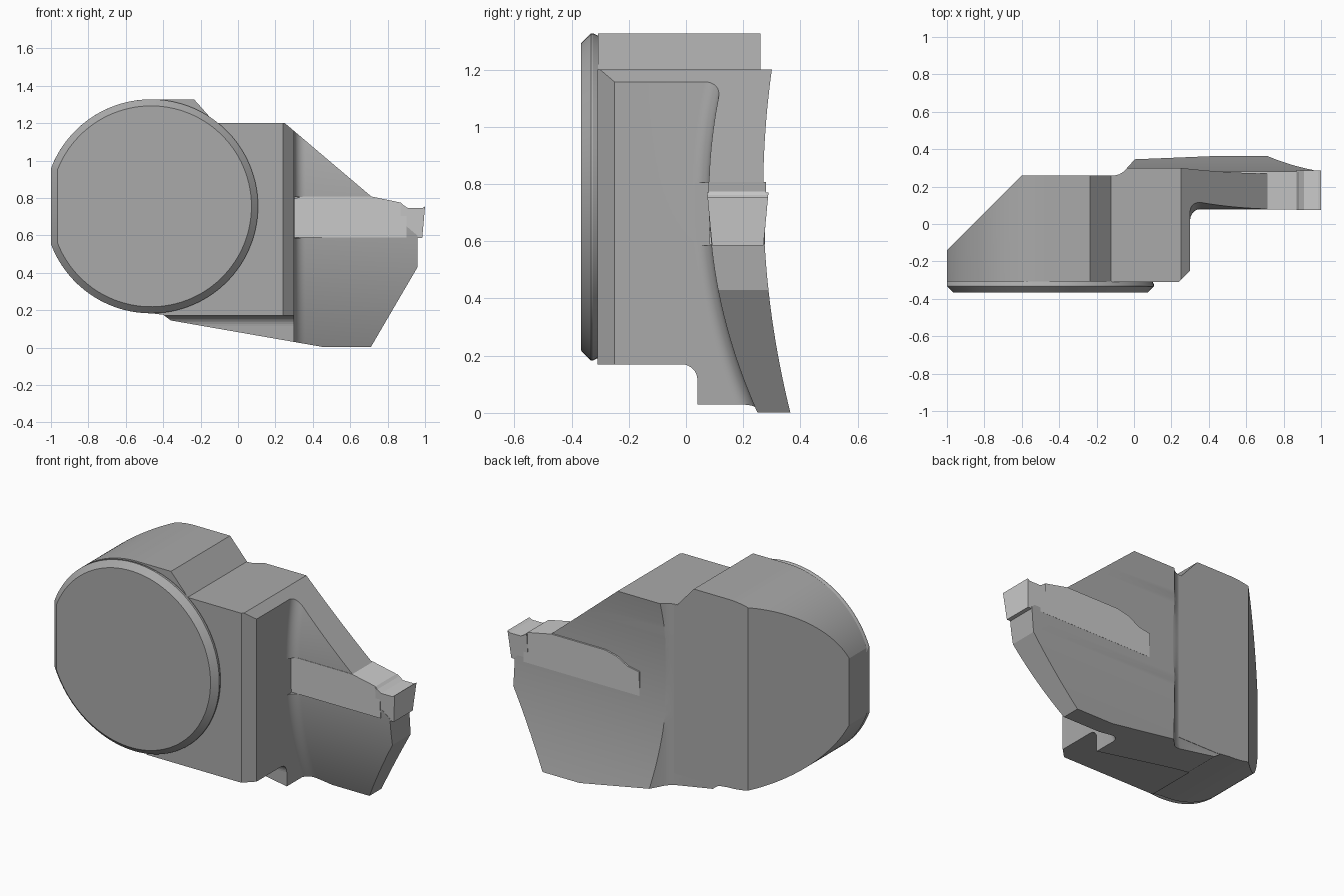
import bpy, bmesh
from math import cos, sin, pi, acos, radians
from mathutils import Vector

if "Cube" in bpy.data.objects:
    bpy.data.objects.remove(bpy.data.objects["Cube"])

CX, CZ, R = -0.465, 0.755, 0.572


def material(name, v):
    m = bpy.data.materials.new(name)
    m.diffuse_color = (v, v, v, 1)
    m.use_nodes = True
    m.node_tree.nodes["Principled BSDF"].inputs["Base Color"].default_value = m.diffuse_color
    return m


def finish(bm, name, mat=None, smooth=True):
    bmesh.ops.remove_doubles(bm, verts=bm.verts, dist=1e-5)
    bmesh.ops.recalc_face_normals(bm, faces=bm.faces)
    me = bpy.data.meshes.new(name)
    bm.to_mesh(me)
    bm.free()
    ob = bpy.data.objects.new(name, me)
    bpy.context.collection.objects.link(ob)
    if mat:
        me.materials.append(mat)
    if smooth:
        bpy.ops.object.select_all(action='DESELECT')
        ob.select_set(True)
        bpy.context.view_layer.objects.active = ob
        bpy.ops.object.shade_smooth_by_angle(angle=radians(20))
    return ob


def loft(rings):
    """Solid through matching rings of 3D points, capped at both ends."""
    bm = bmesh.new()
    vs = [[bm.verts.new(p) for p in r] for r in rings]
    n = len(vs[0])
    for a, b in zip(vs, vs[1:]):
        for i in range(n):
            j = (i + 1) % n
            bm.faces.new((a[i], a[j], b[j], b[i]))
    bm.faces.new(vs[0])
    bm.faces.new(vs[-1])
    return bm


def trim(bm, co, no):
    """Cut away everything on the normal side and cap the cut."""
    bmesh.ops.bisect_plane(bm, geom=bm.verts[:] + bm.edges[:] + bm.faces[:],
                           plane_co=co, plane_no=no, clear_outer=True)
    edges = [e for e in bm.edges if e.is_boundary]
    if edges:
        bmesh.ops.contextual_create(bm, geom=edges)


def cut(ob, cutter):
    cutter.hide_render = True
    cutter.hide_viewport = True
    m = ob.modifiers.new("cut", 'BOOLEAN')
    m.operation = 'DIFFERENCE'
    m.solver = 'EXACT'
    m.object = cutter


def arc(r, a, b, n):
    return [(CX + r * cos(a + (b - a) * i / n), CZ + r * sin(a + (b - a) * i / n))
            for i in range(n + 1)]


light = material("insert_grey", 0.7)
dark = material("holder_grey", 0.4)
flat = acos(-0.535 / R)

# Clamp disc on the front with chamfered rim
rings = []
for r, y, xmin in ((R - 0.012, -0.30, -1), (R, -0.325, -1), (R, -0.333, -1), (R - 0.035, -0.367, -0.965)):
    a = acos((xmin - CX) / r)
    rings.append([(x, y, z) for x, z in arc(r, -a, a, 96)])
finish(loft(rings), "clamp_disc", dark)

# Main body: rounded left side, stepped top, slanted rear corner
outline = (arc(R, pi / 2, flat, 32) + arc(R, 2 * pi - flat, 1.5 * pi, 32)
           + [(-0.37, 0.172), (0.2, 0.172), (0.2, 1.198), (-0.12, 1.198), (-0.235, CZ + R)])
bm = loft([[(x, y, z) for x, z in outline] for y in (-0.308, 0.26)])
trim(bm, (-0.6, 0.26, 0), (-1, 1, 0))
finish(bm, "main_body", dark)


# Blade block: horizontal section changes with height along two arcs
def section(z):
    yin = 0.08 + (z - 0.763) ** 2 / 3.42
    yout = 0.27 + (z - 0.768) ** 2 / 6.2
    p = [(-0.42, -0.31), (0.24, -0.31), (0.3, -0.25)]
    for i in range(9):
        a = pi - pi / 2 * i / 8
        p.append((0.36 + 0.06 * cos(a), yin - 0.06 + 0.06 * sin(a)))
    p += [(1.1, yin), (1.1, yout), (max(-0.05, -0.055 + (yout - 0.28) * 0.9), yout)]
    p += [(x, min(y, yout)) for x, y in ((-0.055, 0.28), (-0.08, 0.265), (-0.11, 0.258))]
    p.append((-0.42, 0.258))
    return [(x, y, z) for x, y in p]


bm = loft([section(-0.03 + 1.26 * i / 48) for i in range(49)])
side = [(-0.4, 1.2), (0.25, 1.2), (0.96, 0.598), (0.96, 0.43), (0.71, 0.002),
        (0.46, 0.002), (-0.36, 0.145), (-0.4, 0.175)]
for (x0, z0), (x1, z1) in zip(side, side[1:]):
    trim(bm, (x0, 0, z0), Vector((-(z1 - z0), 0, x1 - x0)).normalized())
blade = finish(bm, "blade_block", dark)

# Step under the body with a filleted corner, leaving the lower lip
step = [(-0.5, -0.2), (0.04, -0.2)]
step += [(-0.015 + 0.055 * cos(pi / 2 * i / 8), 0.115 + 0.055 * sin(pi / 2 * i / 8)) for i in range(9)]
step.append((-0.5, 0.17))
cut(blade, finish(loft([[(x, y, z) for y, z in step] for x in (-0.6, 0.6)]), "step_cutter", None, False))

# Insert pocket through the inner fillet
box = [(0.301, 0.585), (0.45, 0.585), (0.45, 0.805), (0.301, 0.805)]
cut(blade, finish(loft([[(x, y, z) for x, z in box] for y in (-0.05, 0.091)]), "pocket_cutter", None, False))
bpy.ops.object.select_all(action='DESELECT')


# Cutting insert: shank and wider tapered head
def tapered(pts, mid, low, high, name):
    half = lambda z: low + (high - low) * (z - 0.585) / 0.17
    finish(loft([[(x, mid + s * half(z), z) for x, z in pts] for s in (-1, 1)]), name, light, False)


tapered([(0.12, 0.588), (0.12, 0.735), (0.2, 0.75), (0.27, 0.79), (0.35, 0.808), (0.71, 0.808),
         (0.87, 0.775), (0.9, 0.745), (0.9, 0.588)], 0.179, 0.097, 0.1, "insert_shank")
tapered([(0.87, 0.586), (0.87, 0.77), (0.91, 0.745), (0.985, 0.745), (1.0, 0.755), (0.985, 0.586)],
        0.181, 0.09, 0.106, "insert_head")
